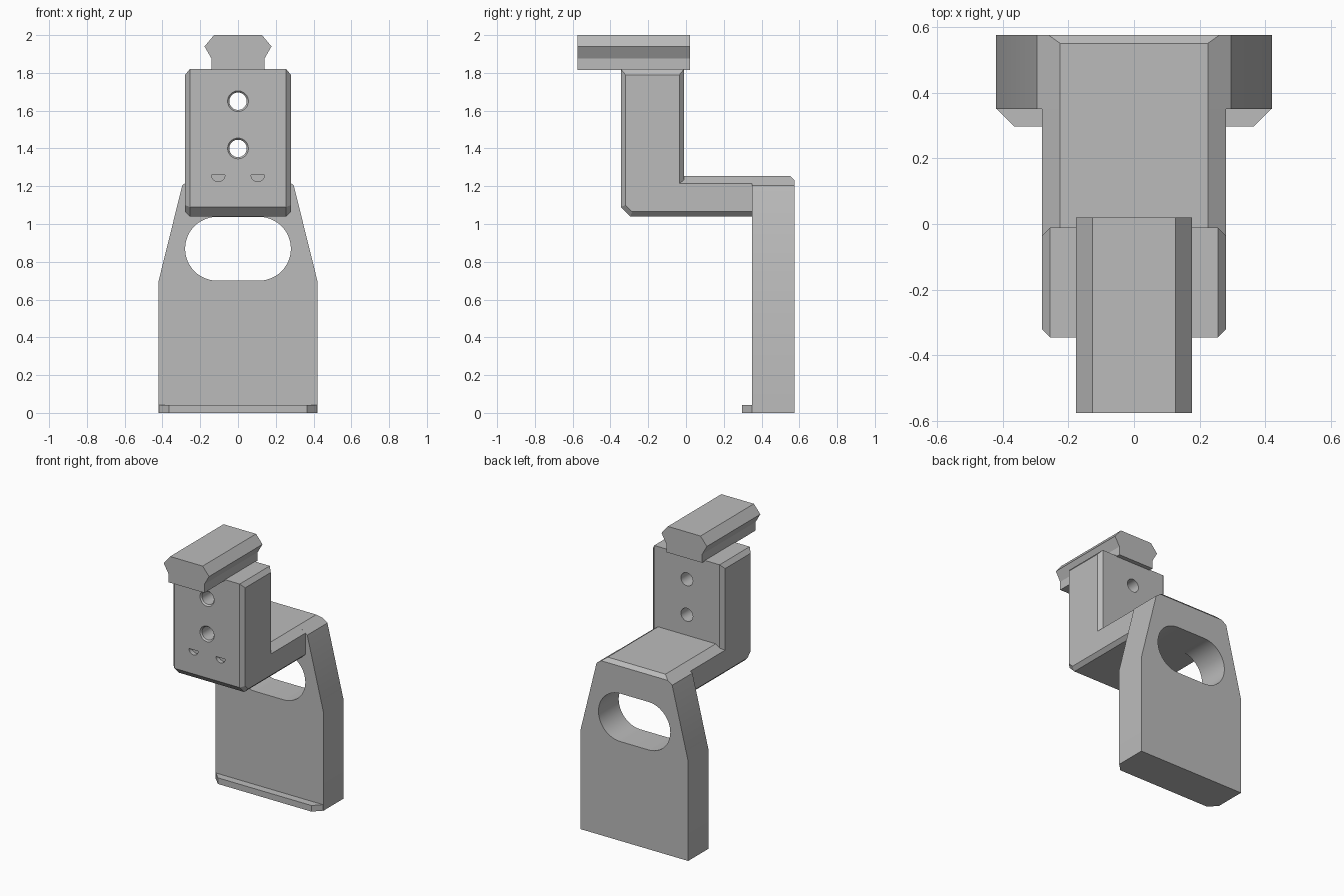
import bpy
import bmesh
from math import pi, cos, sin

cube = bpy.data.objects.get("Cube")
if cube:
    bpy.data.objects.remove(cube, do_unlink=True)

grey = bpy.data.materials.new("matte_grey")
grey.use_nodes = True
grey.diffuse_color = (0.5, 0.5, 0.5, 1)
grey.node_tree.nodes["Principled BSDF"].inputs["Base Color"].default_value = (0.5, 0.5, 0.5, 1)


def finish(name, bm):
    bmesh.ops.recalc_face_normals(bm, faces=bm.faces[:])
    mesh = bpy.data.meshes.new(name)
    bm.to_mesh(mesh)
    bm.free()
    mesh.materials.append(grey)
    obj = bpy.data.objects.new(name, mesh)
    bpy.context.collection.objects.link(obj)
    return obj


def stack(name, rings):
    """Skin a list of equal-length rings of points and cap both ends."""
    bm = bmesh.new()
    loops = [[bm.verts.new(p) for p in ring] for ring in rings]
    n = len(loops[0])
    for a, b in zip(loops, loops[1:]):
        for i in range(n):
            j = (i + 1) % n
            bm.faces.new((a[i], a[j], b[j], b[i]))
    bm.faces.new(loops[0])
    bm.faces.new(loops[-1])
    return finish(name, bm)


def mirrored(half):
    return half + [(-x, z) for x, z in reversed(half)]


def along_y(name, outline, y0, y1):
    return stack(name, [[(x, y, z) for x, z in outline] for y in (y0, y1)])


def arc(cx, cz, r, start, sweep, n):
    return [(cx + r * cos(start + sweep * i / n), cz + r * sin(start + sweep * i / n))
            for i in range(n + 1)]


def cut(obj, cutter):
    cutter.hide_render = True
    mod = obj.modifiers.new("cut", "BOOLEAN")
    mod.operation = "DIFFERENCE"
    mod.solver = "EXACT"
    mod.object = cutter
    activate(obj)
    bpy.ops.object.modifier_apply(modifier=mod.name)
    bpy.data.objects.remove(cutter, do_unlink=True)


def activate(obj):
    bpy.ops.object.select_all(action="DESELECT")
    obj.select_set(True)
    bpy.context.view_layer.objects.active = obj


# Angled bracket: bevelled L profile, middle ring (x, y, z) and inset side ring
W, E = 0.28, 0.255
middle = [(E, -0.345, 1.82), (E, -0.345, 1.09), (E, -0.295, 1.04), (E, 0.36, 1.04),
          (0.225, 0.36, 1.255), (0.225, -0.01, 1.255), (E, -0.01, 1.233), (E, -0.01, 1.82)]
inset = [(W, -0.32, 1.79), (W, -0.32, 1.1), (W, -0.285, 1.065), (W, 0.36, 1.065),
         (W, 0.36, 1.215), (W, -0.035, 1.215), None, (W, -0.035, 1.79)]
bm = bmesh.new()
mids, count = [], len(middle)
for s in (1, -1):
    mid = [bm.verts.new((s * x, y, z)) for x, y, z in middle]
    side = [bm.verts.new((s * p[0], p[1], p[2])) if p else None for p in inset]
    side[6] = side[5]
    for i in range(count):
        j = (i + 1) % count
        corners = [mid[i], mid[j], side[j], side[i]]
        bm.faces.new(list(dict.fromkeys(corners)))
    bm.faces.new(list(dict.fromkeys(side)))
    mids.append(mid)
l, r = mids
for i in (0, 1, 2, 3, 4, 7):
    j = (i + 1) % count
    bm.faces.new((l[i], l[j], r[j], r[i]))
bm.faces.new((l[5], l[6], l[7], r[7], r[6], r[5]))
bracket = finish("angled_bracket", bm)

# Two countersunk screw holes through the upright
for z in (1.4, 1.65):
    profile = [(-0.36, 0.07), (-0.345, 0.055), (-0.335, 0.046), (0.05, 0.046)]
    rings = [[(x, y, h) for x, h in arc(0, z, rad, 0, 2 * pi, 40)[:-1]] for y, rad in profile]
    cut(bracket, stack("screw_hole_cutter", rings))

# Two half-moon pockets in the front
for x in (-0.105, 0.105):
    cut(bracket, along_y("pocket_cutter", arc(x, 1.26, 0.036, pi, pi, 16), -0.4, -0.315))

# Back plate with tapered shoulders and a bevelled top rear edge
base = [(0.42, 0), (0.42, 0.7), (0.295, 1.205)]
front = [(x, 0.35, z) for x, z in mirrored(base + [(0.225, 1.255)])]
ridge = [(x, 0.55 if z > 1.22 else 0.5, z) for x, z in mirrored(base + [(0.225, 1.255)])]
rear = [(x, 0.575, z) for x, z in mirrored(base + [(0.26, 1.23)])]
bm = bmesh.new()
for p in front + ridge + rear:
    bm.verts.new(p)
hull = bmesh.ops.convex_hull(bm, input=bm.verts[:])
bmesh.ops.delete(bm, geom=[v for v in bm.verts if not v.link_faces], context="VERTS")
bmesh.ops.dissolve_limit(bm, angle_limit=0.01, verts=bm.verts[:], edges=bm.edges[:])
plate = finish("back_plate", bm)

# Rounded handle slot
slot = arc(0.111, 0.869, 0.169, -pi / 2, pi, 24) + arc(-0.111, 0.869, 0.169, pi / 2, pi, 24)
cut(plate, along_y("slot_cutter", slot, 0.2, 0.7))

# Thin lip along the foot of the plate
lip = [(-0.42, 0.36), (-0.42, 0.353), (-0.365, 0.297), (0.365, 0.297), (0.42, 0.353), (0.42, 0.36)]
foot = stack("foot_lip", [[(x, y, z) for x, y in lip] for z in (0, 0.043)])

# Dovetail rail on top
rail_half = [(0.14, 1.815), (0.14, 1.875), (0.177, 1.94), (0.127, 2.0)]
rail = along_y("top_rail", mirrored(rail_half), -0.575, 0.02)

# Smooth curved walls, keep hard edges
for obj in (bracket, plate, foot, rail):
    activate(obj)
    bpy.ops.object.shade_smooth_by_angle(angle=0.35)
